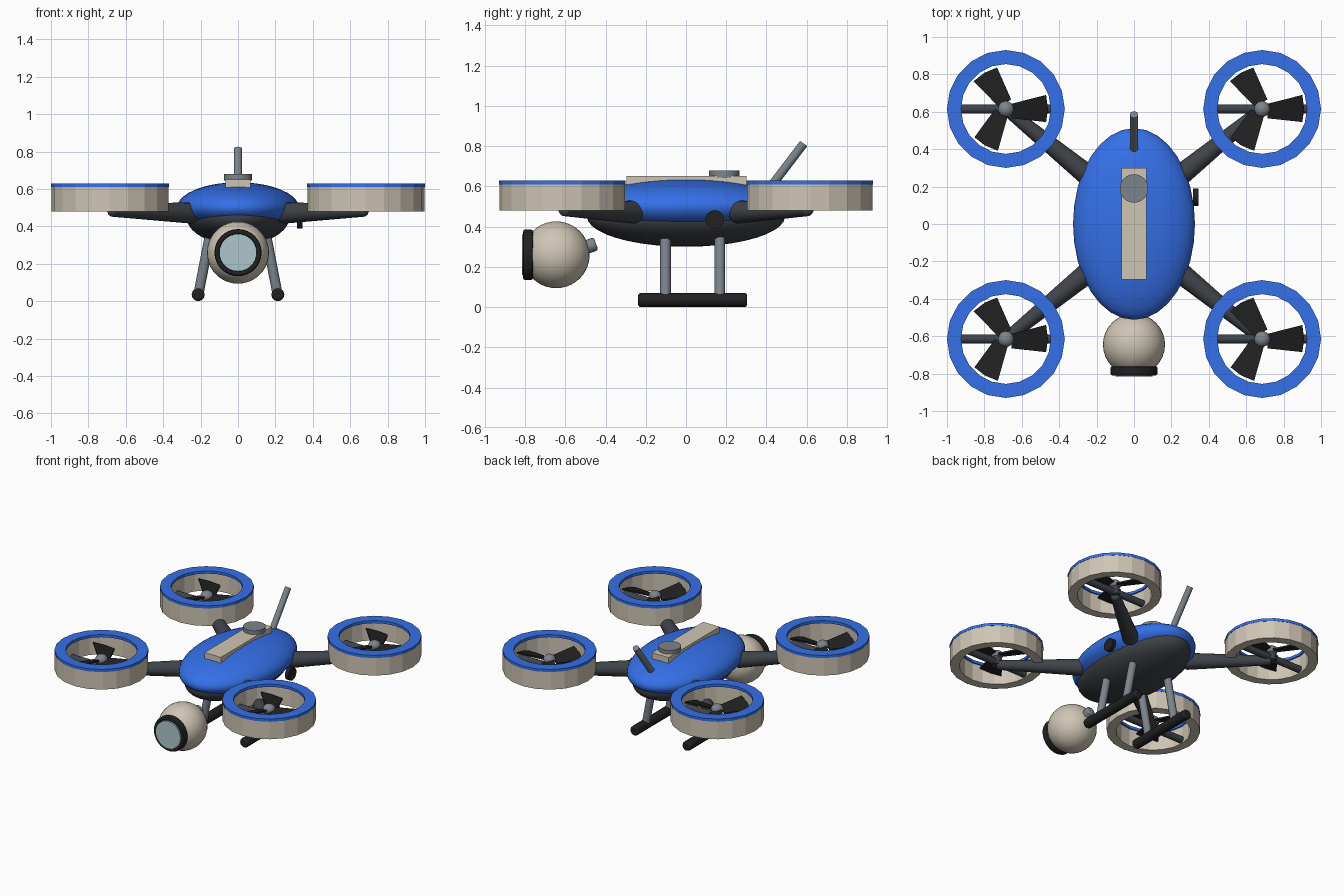
import bpy, bmesh, math
from mathutils import Vector

if "Cube" in bpy.data.objects:
    bpy.data.objects.remove(bpy.data.objects["Cube"])


def mat(name, rgb):
    m = bpy.data.materials.new(name)
    m.diffuse_color = (*rgb, 1)
    m.use_nodes = True
    m.node_tree.nodes["Principled BSDF"].inputs["Base Color"].default_value = m.diffuse_color
    return m


BLUE = mat("blue", (0.035, 0.16, 0.8))
CREAM = mat("cream", (0.62, 0.56, 0.46))
DARK = mat("dark_grey", (0.05, 0.056, 0.066))
BLACK = mat("black", (0.015, 0.015, 0.015))
METAL = mat("metal", (0.2, 0.23, 0.26))
GLASS = mat("glass", (0.43, 0.57, 0.6))


def finish(name, m, smooth=True):
    o = bpy.context.object
    o.name = name
    o.data.materials.append(m)
    if smooth:
        bpy.ops.object.shade_smooth_by_angle(angle=math.radians(40))
    return o


def bevel(o, width, segments=2):
    b = o.modifiers.new("bevel", 'BEVEL')
    b.width, b.segments, b.limit_method = width, segments, 'ANGLE'
    b.angle_limit = math.radians(50)


def rod(name, a, b, r1, m, r2=None, sides=16):
    a, b = Vector(a), Vector(b)
    bpy.ops.mesh.primitive_cone_add(vertices=sides, radius1=r1, radius2=r1 if r2 is None else r2,
                                    depth=(b - a).length, location=(a + b) / 2,
                                    rotation=(b - a).to_track_quat('Z', 'Y').to_euler())
    return finish(name, m)


def ball(name, loc, scale, m):
    bpy.ops.mesh.primitive_uv_sphere_add(segments=32, ring_count=20, radius=1, location=loc)
    bpy.context.object.scale = scale
    bpy.ops.object.transform_apply(location=False, rotation=False)
    return finish(name, m)


def from_bmesh(name, bm, loc, m):
    bmesh.ops.recalc_face_normals(bm, faces=bm.faces)
    me = bpy.data.meshes.new(name)
    bm.to_mesh(me)
    bm.free()
    o = bpy.data.objects.new(name, me)
    o.location = loc
    me.materials.append(m)
    bpy.context.collection.objects.link(o)
    return o


def ring(name, loc, r_in, r_out, z0, z1, m, sides=20):
    # rectangular profile swept round the z axis
    bm = bmesh.new()
    loops = [[bm.verts.new((r * math.cos(t), r * math.sin(t), z))
              for r, z in ((r_in, z0), (r_out, z0), (r_out, z1), (r_in, z1))]
             for t in (2 * math.pi * i / sides for i in range(sides))]
    for i, p in enumerate(loops):
        q = loops[(i + 1) % sides]
        for k in range(4):
            bm.faces.new((p[k], q[k], q[(k + 1) % 4], p[(k + 1) % 4]))
    return from_bmesh(name, bm, loc, m)


def blades(name, loc, m):
    # three pitched tapered blades
    bm = bmesh.new()
    for i in range(3):
        t = i * 2 * math.pi / 3
        c, s = math.cos(t), math.sin(t)
        vs = []
        for dz in (-0.006, 0.006):
            for r, w in ((0.03, -0.05), (0.215, -0.07), (0.225, 0.0), (0.215, 0.075), (0.03, 0.028)):
                vs.append(bm.verts.new((r * c - w * s, r * s + w * c, dz + w * 0.3)))
        bm.faces.new(vs[:5])
        bm.faces.new(vs[5:])
        for k in range(5):
            n = (k + 1) % 5
            bm.faces.new((vs[k], vs[n], vs[5 + n], vs[5 + k]))
    return from_bmesh(name, bm, loc, m)


# Body shells
ball("upper_body", (0, 0, 0.5), (0.326, 0.512, 0.136), BLUE)
ball("lower_hull", (0, 0, 0.45), (0.275, 0.492, 0.15), DARK)

# Spine strip, puck and aerial
bpy.ops.mesh.primitive_cube_add(size=1, location=(0, 0.002, 0.628))
bpy.context.object.scale = (0.134, 0.596, 0.048)
finish("spine_strip", CREAM, False)
rod("sensor_puck", (0, 0.19, 0.645), (0, 0.19, 0.68), 0.076, METAL, sides=24)
rod("aerial", (0, 0.4, 0.57), (0, 0.585, 0.813), 0.022, METAL)
rod("side_button", (0.315, 0.143, 0.435), (0.345, 0.143, 0.435), 0.046, BLACK, sides=20)

# Arms and ducted rotors
for sx, side in ((-1, "left"), (1, "right")):
    for sy, end in ((-1, "front"), (1, "back")):
        tag = f"{end}_{side}"
        x, y = sx * 0.685, sy * 0.615
        arm = rod("arm_" + tag, (sx * 0.235, sy * 0.25, 0.472), (x, y, 0.485), 0.058, DARK, 0.032)
        bevel(arm, 0.015)
        ring("duct_" + tag, (x, y, 0), 0.25, 0.313, 0.48, 0.612, CREAM)
        ring("duct_rim_" + tag, (x, y, 0), 0.24, 0.315, 0.61, 0.63, BLUE)
        rod("duct_strut_" + tag, (x - 0.243, y, 0.505), (x + 0.243, y, 0.505), 0.025, DARK, sides=12)
        rod("motor_" + tag, (x, y, 0.48), (x, y, 0.555), 0.034, DARK)
        ball("rotor_hub_" + tag, (x, y, 0.56), (0.042, 0.042, 0.035), METAL)
        blades("rotor_blades_" + tag, (x, y, 0.555), BLACK)

    # Landing gear
    skid = rod("skid_" + side, (sx * 0.213, -0.238, 0.035), (sx * 0.213, 0.304, 0.035), 0.035, BLACK, sides=12)
    bevel(skid, 0.012)
    for y, end in ((-0.102, "front"), (0.168, "back")):
        rod(f"leg_{end}_{side}", (sx * 0.147, y, 0.37), (sx * 0.21, y, 0.045), 0.027, METAL)

# Camera pod
ball("camera_ball", (0, -0.645, 0.26), (0.166, 0.166, 0.166), CREAM)
bezel = ring("camera_bezel", (0, -0.76, 0.26), 0.098, 0.126, 0, 0.05, BLACK, 32)
bezel.rotation_euler = (math.pi / 2, 0, 0)
bevel(bezel, 0.012)
rod("camera_lens", (0, -0.75, 0.26), (0, -0.815, 0.26), 0.1, GLASS, sides=32)
mount = rod("camera_mount", (0, -0.56, 0.275), (0, -0.447, 0.315), 0.034, METAL)
bevel(mount, 0.01)
